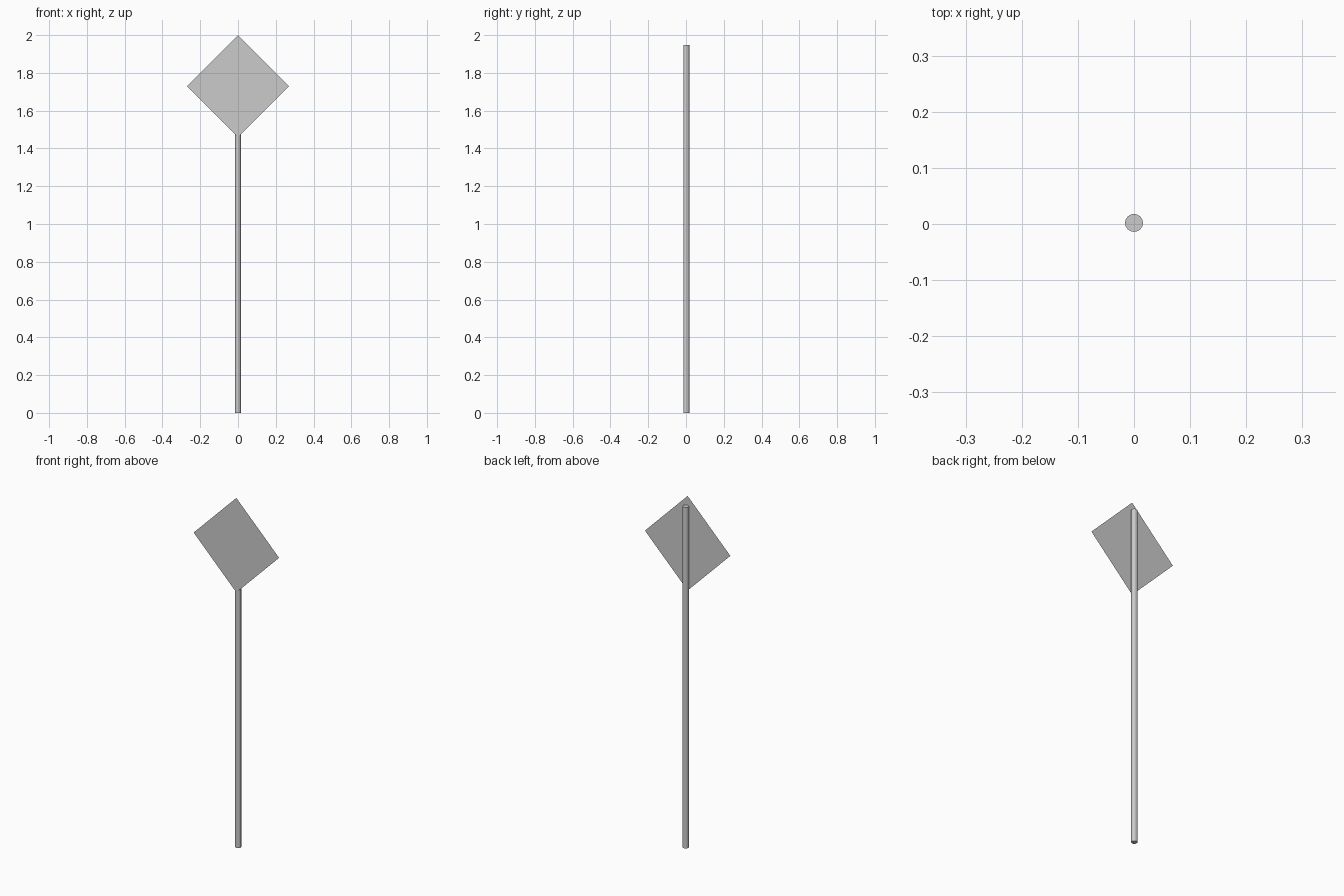
import bpy, math

if "Cube" in bpy.data.objects:
    bpy.data.objects.remove(bpy.data.objects["Cube"])

# Round pole, low-poly with flat sides and closed ends
POLE_R, POLE_H, POLE_Y = 0.016, 1.948, 0.002
bpy.ops.mesh.primitive_cylinder_add(vertices=16, radius=POLE_R, depth=POLE_H,
                                    location=(0, POLE_Y, POLE_H / 2))
bpy.context.object.name = "pole"

# Thin sheet sign panel: a square standing on its corner, facing the front
HALF_DIAGONAL = 0.27
bpy.ops.mesh.primitive_plane_add(size=HALF_DIAGONAL * math.sqrt(2),
                                 location=(0, -0.0148, 2 - HALF_DIAGONAL),
                                 rotation=(math.pi / 2, math.pi / 4, 0))
panel = bpy.context.object
panel.name = "sign_panel"
# Rotate the square 45 degrees in its own plane, then stand it upright
panel.rotation_mode = 'XYZ'
panel.rotation_euler = (0, 0, math.pi / 4)
bpy.ops.object.transform_apply(location=False, rotation=True, scale=True)
panel.rotation_euler = (math.pi / 2, 0, 0)
bpy.ops.object.transform_apply(location=False, rotation=True, scale=True)
